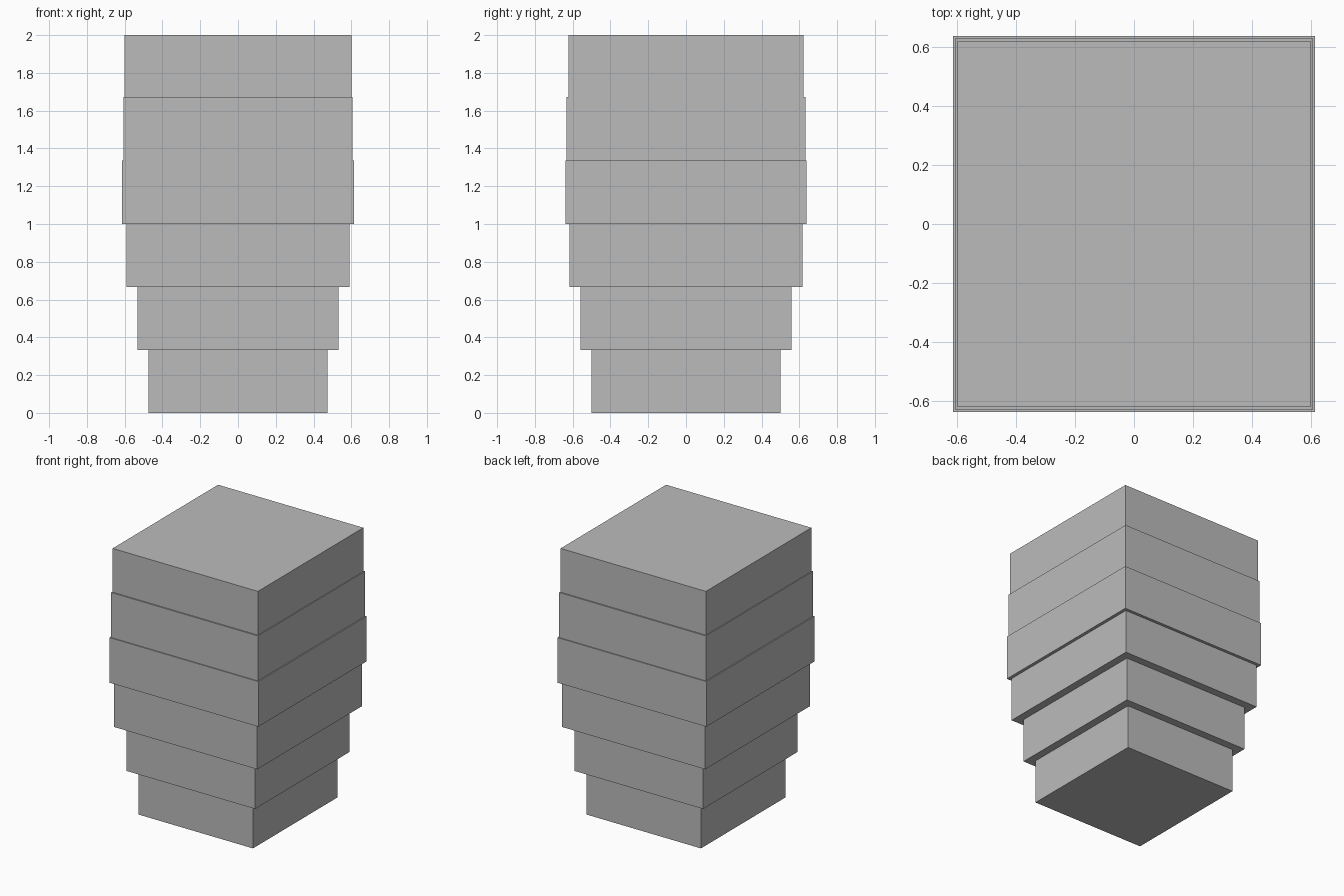
import bpy
import bmesh

if "Cube" in bpy.data.objects:
    bpy.data.objects.remove(bpy.data.objects["Cube"])

# One plain grey for the whole model
grey = bpy.data.materials.new("plain grey")
grey.diffuse_color = (0.5, 0.5, 0.5, 1.0)
grey.use_nodes = True
grey.node_tree.nodes["Principled BSDF"].inputs["Base Color"].default_value = grey.diffuse_color

# Half width (x), half depth (y) and top height of each tier, bottom to top
TIERS = [
    (0.473, 0.499, 0.333),
    (0.532, 0.558, 0.667),
    (0.591, 0.617, 1.000),
    (0.615, 0.639, 1.337),
    (0.606, 0.632, 1.673),
    (0.600, 0.622, 2.000),
]


def add_box(name, half_x, half_y, z0, z1):
    bm = bmesh.new()
    bmesh.ops.create_cube(bm, size=2.0)
    for v in bm.verts:
        v.co.x *= half_x
        v.co.y *= half_y
        v.co.z = z1 if v.co.z > 0 else z0
    mesh = bpy.data.meshes.new(name)
    bm.to_mesh(mesh)
    bm.free()
    mesh.materials.append(grey)
    obj = bpy.data.objects.new(name, mesh)
    bpy.context.collection.objects.link(obj)


# Stacked tiers
bottom = 0.0
for i, (hx, hy, top) in enumerate(TIERS, 1):
    add_box(f"tier_{i}", hx, hy, bottom, top)
    bottom = top
